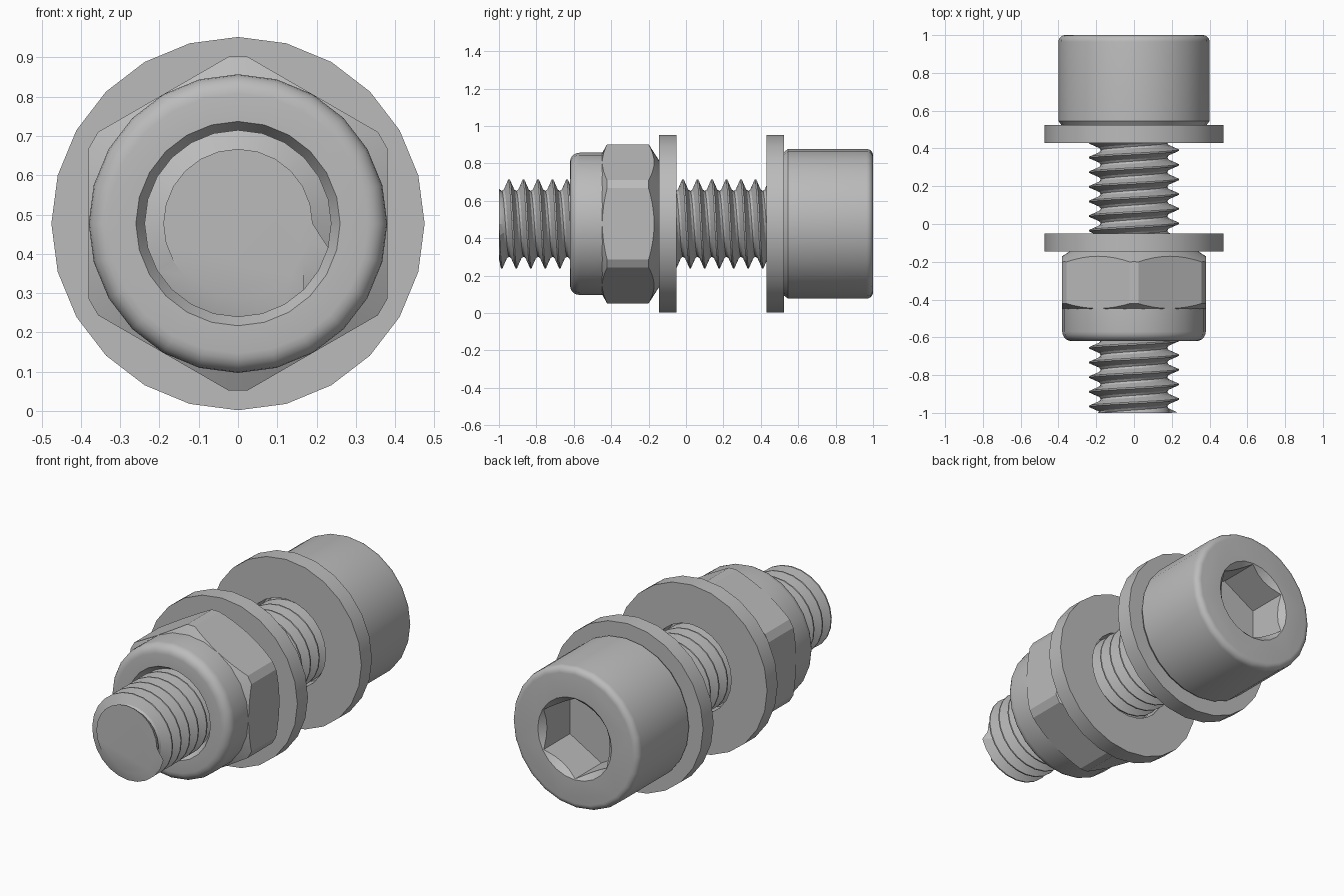
import bpy, bmesh, math

cube = bpy.data.objects.get("Cube")
if cube:
    bpy.data.objects.remove(cube, do_unlink=True)

AXIS_Z = 0.477   # height of the bolt axis, which runs along y
SIDES = 24
SHARP = math.radians(25)

steel = bpy.data.materials.new("grey_steel")
steel.use_nodes = True
GREY = (0.5, 0.5, 0.5, 1)
steel.diffuse_color = GREY
steel.node_tree.nodes["Principled BSDF"].inputs["Base Color"].default_value = GREY


def polar(r, y, angle):
    return (r * math.sin(angle), y, AXIS_Z + r * math.cos(angle))


def finish(name, bm):
    bmesh.ops.remove_doubles(bm, verts=bm.verts, dist=1e-5)
    bmesh.ops.recalc_face_normals(bm, faces=bm.faces)
    mesh = bpy.data.meshes.new(name)
    bm.to_mesh(mesh)
    bm.free()
    mesh.materials.append(steel)
    obj = bpy.data.objects.new(name, mesh)
    bpy.context.collection.objects.link(obj)
    smooth(obj)
    return obj


def smooth(obj):
    obj.data.shade_smooth()
    obj.data.set_sharp_from_angle(angle=SHARP)


def lathe(name, profile, angles=None, closed=False):
    """Turn (radius, y) points about the bolt axis; cap the ends unless closed."""
    angles = angles or [math.tau * i / SIDES for i in range(SIDES)]
    bm = bmesh.new()
    rings = [[bm.verts.new(polar(r, y, a)) for a in angles] for r, y in profile]
    pairs = list(zip(rings, rings[1:]))
    if closed:
        pairs.append((rings[-1], rings[0]))
    else:
        bm.faces.new(rings[0])
        bm.faces.new(rings[-1])
    n = len(angles)
    for a, b in pairs:
        for i in range(n):
            bm.faces.new((a[i], a[(i + 1) % n], b[(i + 1) % n], b[i]))
    return finish(name, bm)


def fillet(r, y, size, y_sign, steps=5):
    """Rounded outer corner from the side wall (r) to the end face (y)."""
    arc = [math.pi / 2 * i / steps for i in range(steps + 1)]
    return [(r - size + size * math.cos(t),
             y + y_sign * size * (math.sin(t) - 1)) for t in arc]


def boolean(obj, cutter, operation):
    mod = obj.modifiers.new(operation.title(), 'BOOLEAN')
    mod.operation, mod.object, mod.solver = operation, cutter, 'EXACT'
    graph = bpy.context.evaluated_depsgraph_get()
    mesh = bpy.data.meshes.new_from_object(obj.evaluated_get(graph))
    obj.modifiers.clear()
    obj.data = mesh
    bpy.data.objects.remove(cutter, do_unlink=True)
    smooth(obj)


# Socket head with a countersunk hexagonal recess
head = lathe("bolt_head", [(0.385, 0.525), (0.4, 0.545)] + fillet(0.4, 1, 0.035, 1))
hexagon = [math.tau * i / 6 for i in range(6)]
boolean(head, lathe("socket_cutter", [(0.228, 0.76), (0.228, 1.1)], hexagon), 'DIFFERENCE')
boolean(head, lathe("countersink_cutter", [(0.17, 0.94), (0.232, 1), (0.3, 1.06)]), 'DIFFERENCE')

# Two flat washers
for name, y in (("head_washer", 0.43), ("nut_washer", -0.145)):
    lathe(name, [(0.25, y), (0.475, y), (0.475, y + 0.095), (0.25, y + 0.095)], closed=True)

# Hexagonal nut body with blunted corners and turned chamfers
blunt = [c + d for c in hexagon for d in (-0.056, 0.056)]
nut = lathe("nut_body", [(0.4257, -0.46), (0.4257, -0.145)], blunt)
boolean(nut, lathe("nut_chamfer", [(0.375, -0.45), (0.465, -0.4), (0.465, -0.225), (0.34, -0.145)],
                   [math.tau * i / 48 for i in range(48)]), 'INTERSECT')

# Round locking collar
lathe("nut_collar", [(0.22, -0.43), (0.38, -0.43)] + fillet(0.38, -0.62, 0.05, -1)
      + [(0.26, -0.62), (0.23, -0.57)], closed=True)

# Threaded shank: a helical grid, trimmed flat at both ends
PITCH, START, END = 0.0775, -1.0, 0.56
THREAD = [(0, 0.238), (0.1, 0.238), (0.4, 0.184), (0.55, 0.176), (0.7, 0.184)]
TIP_RADIUS = 0.19
turns = math.ceil((END - START) / PITCH) + 3
bm = bmesh.new()
rows = []
for turn in range(turns):
    for offset, radius in THREAD:
        row = []
        for i in range(SIDES + 1):
            y = -1.105 + PITCH * (turn + offset + i / SIDES)
            inside = START < y < END
            row.append(bm.verts.new(polar(radius if inside else TIP_RADIUS,
                                          min(max(y, START), END),
                                          math.tau * (i % SIDES) / SIDES)))
        rows.append(row)
for a, b in zip(rows, rows[1:]):
    for i in range(SIDES):
        bm.faces.new((a[i], a[i + 1], b[i + 1], b[i]))
bmesh.ops.remove_doubles(bm, verts=bm.verts, dist=1e-5)
bmesh.ops.dissolve_degenerate(bm, edges=bm.edges, dist=1e-5)
bmesh.ops.holes_fill(bm, edges=[e for e in bm.edges if e.is_boundary], sides=0)
finish("threaded_shank", bm)
